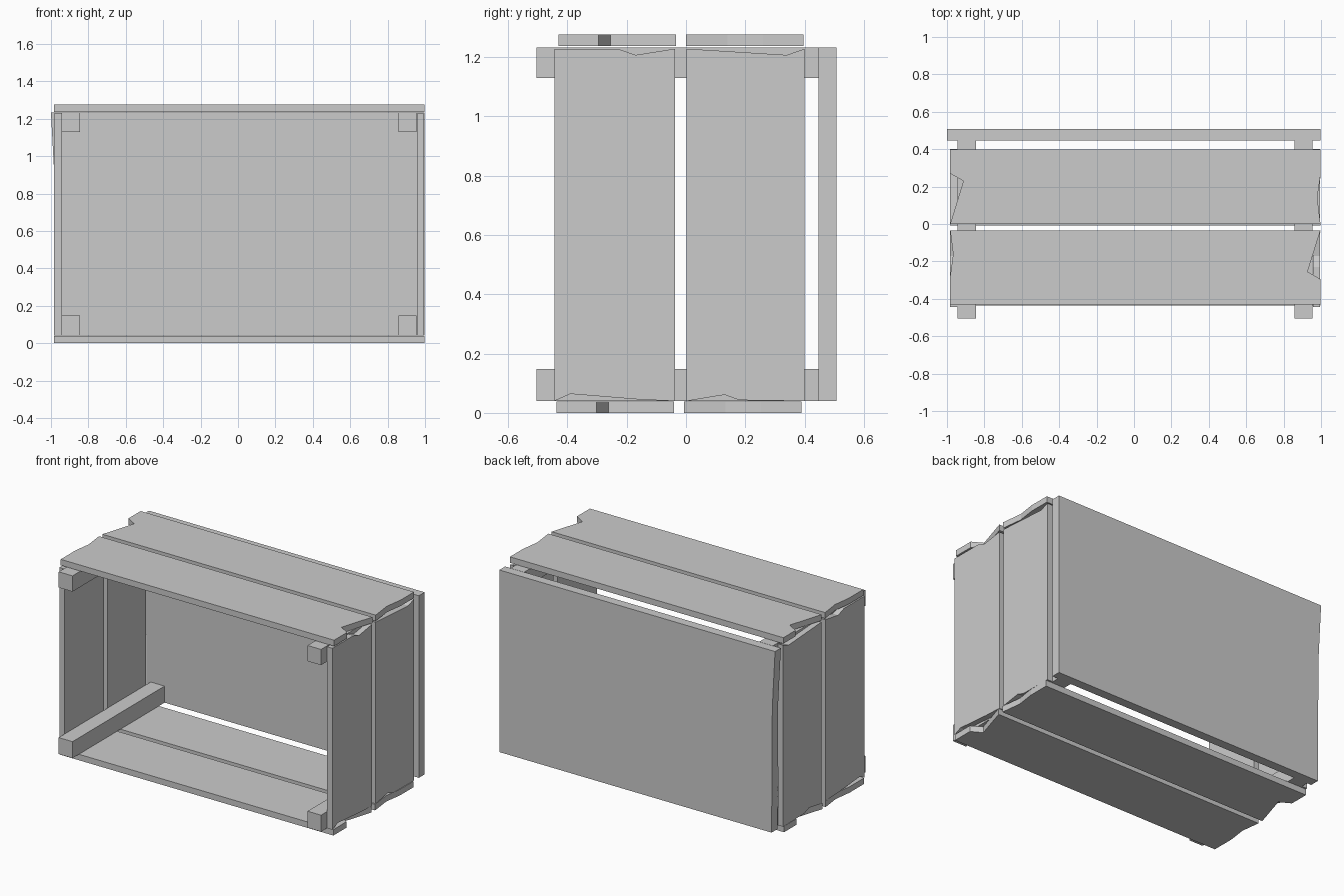
import bpy, bmesh
from mathutils import Vector

if "Cube" in bpy.data.objects:
    bpy.data.objects.remove(bpy.data.objects["Cube"])


def extrude(name, outline, place, offset):
    """Extrude a flat outline; place(a, b) maps it to 3D."""
    bm = bmesh.new()
    face = bm.faces.new([bm.verts.new(place(a, b)) for a, b in outline])
    res = bmesh.ops.extrude_face_region(bm, geom=[face])
    verts = [g for g in res["geom"] if isinstance(g, bmesh.types.BMVert)]
    bmesh.ops.translate(bm, verts=verts, vec=Vector(offset))
    bmesh.ops.recalc_face_normals(bm, faces=bm.faces)
    me = bpy.data.meshes.new(name)
    bm.to_mesh(me)
    bm.free()
    ob = bpy.data.objects.new(name, me)
    bpy.context.collection.objects.link(ob)
    return ob


def plank_outline(l0, l1, w0, w1, low, high):
    """Board running along a, with splintered ends given as (a, b) points."""
    return [(l0, w0), (l1, w0)] + high + [(l1, w1), (l0, w1)] + low[::-1]


# Corner rails running front to back
for side, x0, x1 in (("left", -0.945, -0.845), ("right", 0.857, 0.955)):
    for level, z0, z1 in (("lower", 0.04, 0.148), ("upper", 1.13, 1.233)):
        extrude(f"{side}_{level}_rail",
                [(x0, z0), (x1, z0), (x1, z1), (x0, z1)],
                lambda a, b: (a, -0.505, b), (0, 0.955, 0))

# Back panel, slightly out of square on the left
extrude("back_panel", [(-0.975, 0.04), (0.997, 0.04), (0.997, 1.232), (-1, 1.232), (-0.98, 0.86)],
        lambda a, b: (a, 0.447, b), (0, 0.06, 0))

# Splintered ends of the lid and floor boards
L, R = -0.983, 0.997
ends = {
    "front": ([(L, -0.28), (-0.967, -0.16)],
              [(R, -0.295), (0.928, -0.255)]),
    "rear": ([(L, 0.001), (-0.912, 0.23), (L, 0.27)],
             [(0.98, 0.14), (R, 0.26)]),
}
for level, z, dy in (("lid", 1.237, 0.0), ("floor", 0.0, -0.007)):
    for part, y0, y1 in (("front", -0.43, -0.034), ("rear", 0.0, 0.397)):
        low, high = ends[part]
        if part == "rear":
            low = low[1:]
        extrude(f"{level}_{part}_board", plank_outline(L, R, y0, y1, low, high),
                lambda a, b: (a, b + dy, z), (0, 0, 0.039))

# Side boards, with chipped top and bottom edges
B, T = 0.04, 1.228
chips = {
    "front": ([(0.064, -0.39), (0.045, -0.155)], [(T, -0.23), (1.207, -0.17)]),
    "rear": ([(0.061, 0.13), (0.043, 0.18)], [(1.207, 0.34)]),
}
for side, x in (("left", L), ("right", 0.957)):
    for part, y0, y1 in (("front", -0.444, -0.037), ("rear", 0.002, 0.4)):
        low, high = chips[part]
        extrude(f"{side}_{part}_board", plank_outline(B, T, y0, y1, low, high),
                lambda a, b: (x, b, a), (0.038, 0, 0))
